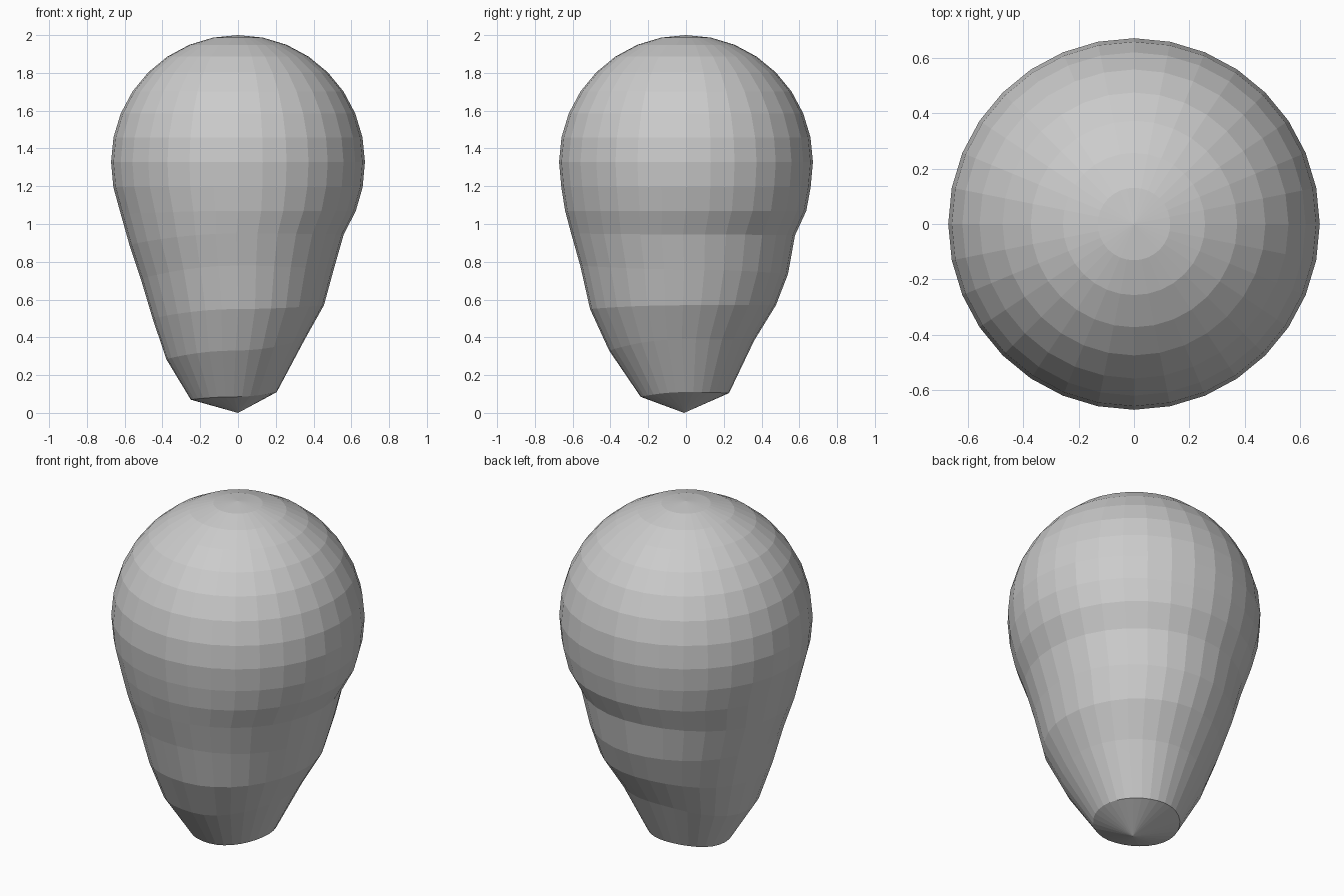
import bpy, bmesh
from math import sin, cos, pi

if "Cube" in bpy.data.objects:
    bpy.data.objects.remove(bpy.data.objects["Cube"])

SEGMENTS, RADIUS, CENTRE = 32, 0.672, 1.328

# Rings from the crown down to the equator follow a plain sphere:
# (x min, x max, y min, y max, z at each of those four extremes)
rings = []
for i in range(1, 9):
    r, z = RADIUS * sin(pi * i / 16), CENTRE + RADIUS * cos(pi * i / 16)
    rings.append((-r, r, -r, r, z, z, z, z))

# Stretched, slightly tilted lower rings
rings += [
    (-0.66, 0.66, -0.66, 0.66, 1.195, 1.195, 1.195, 1.195),
    (-0.62, 0.624, -0.64, 0.637, 1.05, 1.07, 1.07, 1.07),
    (-0.575, 0.56, -0.608, 0.577, 0.89, 0.945, 0.95, 0.94),
    (-0.515, 0.507, -0.56, 0.54, 0.71, 0.76, 0.78, 0.735),
    (-0.452, 0.455, -0.508, 0.476, 0.50, 0.57, 0.55, 0.57),
    (-0.38, 0.354, -0.407, 0.362, 0.285, 0.39, 0.33, 0.385),
    (-0.25, 0.205, -0.24, 0.228, 0.07, 0.11, 0.085, 0.105),
]


def ring_point(ring, angle):
    x0, x1, y0, y1, zx0, zx1, zy0, zy1 = ring
    c, s = cos(angle), sin(angle)
    x = (x0 + x1) / 2 + (x1 - x0) / 2 * c
    y = (y0 + y1) / 2 + (y1 - y0) / 2 * s
    z = c * c * (zx1 if c > 0 else zx0) + s * s * (zy1 if s > 0 else zy0)
    return x, y, z


# Balloon body: crown pole, rings and pointed base
bm = bmesh.new()
top = bm.verts.new((0, 0, 2))
loops = [[bm.verts.new(ring_point(r, 2 * pi * k / SEGMENTS))
          for k in range(SEGMENTS)] for r in rings]
bottom = bm.verts.new((0, -0.01, 0))
for k in range(SEGMENTS):
    n = (k + 1) % SEGMENTS
    bm.faces.new((top, loops[0][k], loops[0][n]))
    for a, b in zip(loops, loops[1:]):
        bm.faces.new((a[k], b[k], b[n], a[n]))
    bm.faces.new((loops[-1][k], bottom, loops[-1][n]))
bmesh.ops.recalc_face_normals(bm, faces=bm.faces)

mesh = bpy.data.meshes.new("balloon_body")
bm.to_mesh(mesh)
bm.free()
bpy.context.collection.objects.link(bpy.data.objects.new("balloon_body", mesh))
